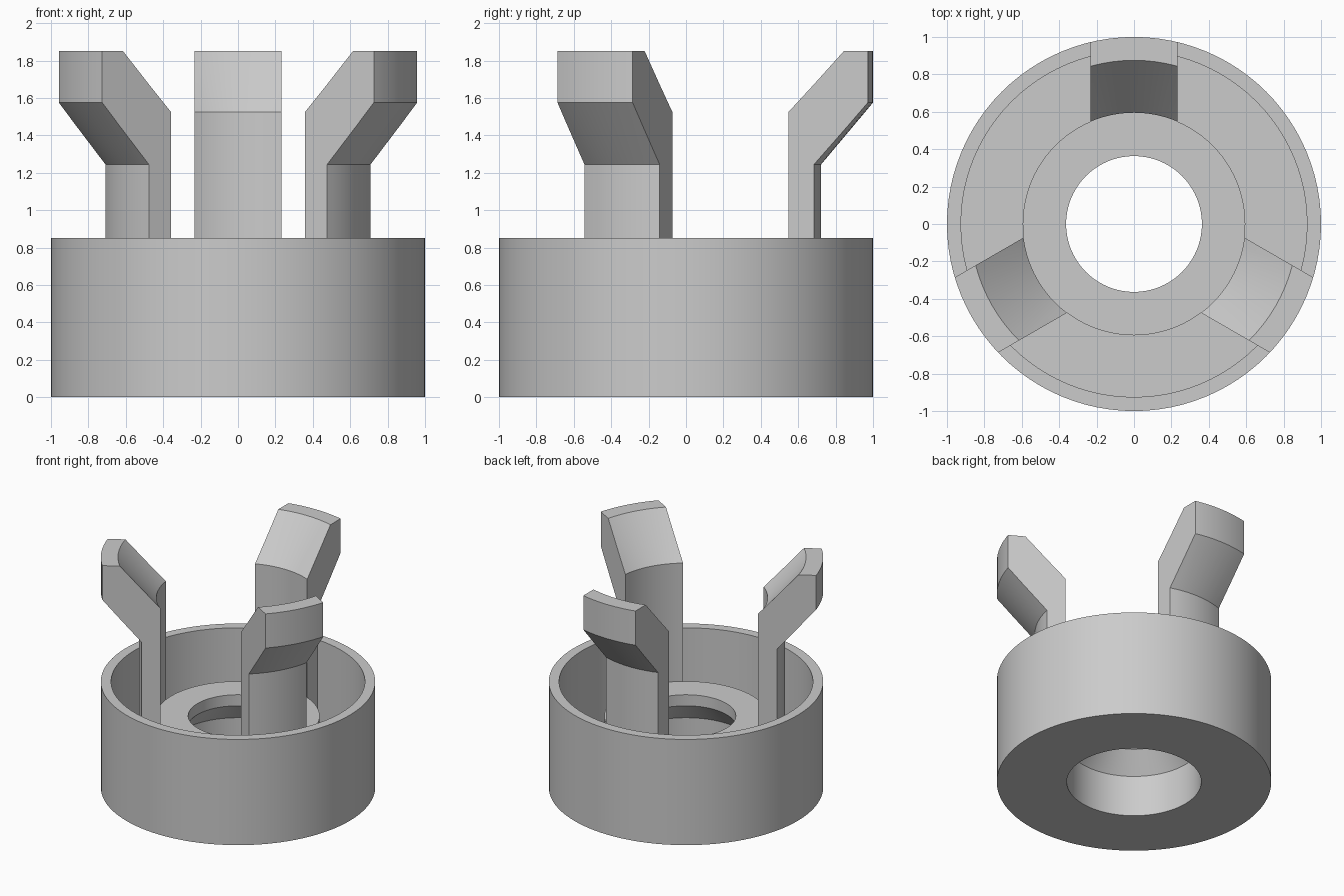
import bpy, bmesh, math
from mathutils import Matrix, Vector

cube = bpy.data.objects.get("Cube")
if cube:
    bpy.data.objects.remove(cube, do_unlink=True)

# Single plain grey material
grey = bpy.data.materials.new("plain grey")
grey.use_nodes = True
colour = (0.6, 0.6, 0.6, 1)
grey.diffuse_color = colour
grey.node_tree.nodes["Principled BSDF"].inputs["Base Color"].default_value = colour


def revolve(profile, start, sweep, steps):
    """Spin a closed (radius, height) profile about the z axis."""
    bm = bmesh.new()
    turn = Matrix.Rotation(start, 3, 'Z')
    verts = [bm.verts.new(turn @ Vector((r, 0, z))) for r, z in profile]
    edges = [bm.edges.new((v, verts[i - 1])) for i, v in enumerate(verts)]
    bmesh.ops.spin(bm, geom=verts + edges, cent=(0, 0, 0), axis=(0, 0, 1),
                   angle=sweep, steps=steps)
    bmesh.ops.remove_doubles(bm, verts=bm.verts[:], dist=1e-4)
    return bm


def finish(bm, name):
    bmesh.ops.recalc_face_normals(bm, faces=bm.faces[:])
    mesh = bpy.data.meshes.new(name)
    bm.to_mesh(mesh)
    bm.free()
    mesh.materials.append(grey)
    obj = bpy.data.objects.new(name, mesh)
    bpy.context.collection.objects.link(obj)
    bpy.ops.object.select_all(action='DESELECT')
    obj.select_set(True)
    bpy.context.view_layer.objects.active = obj
    bpy.ops.object.shade_smooth_by_angle(angle=math.radians(25))
    return obj


# Cup with raised hollow hub: outer wall, floor, hub, lip and tapered bore
FLOOR = 0.1
cup = [(0.49, 0), (1, 0), (1, 0.85), (0.925, 0.85), (0.925, FLOOR),
       (0.595, FLOOR), (0.595, 0.574), (0.363, 0.574), (0.363, 0.485),
       (0.49, 0.33)]
finish(revolve(cup, 0, math.tau, 96), "cup_body")

# Three flared prongs: curved sectors trimmed to parallel sides
prong = [(0.595, FLOOR), (0.723, FLOOR), (0.723, 1.245), (1, 1.575),
         (1, 1.85), (0.875, 1.85), (0.595, 1.525)]
HALF_WIDTH = 0.232
for name, angle in (("back_prong", 0), ("right_prong", 120), ("left_prong", 240)):
    bm = revolve(prong, math.radians(60), math.radians(60), 16)
    for side in (-1, 1):
        bmesh.ops.bisect_plane(bm, geom=bm.verts[:] + bm.edges[:] + bm.faces[:],
                               plane_co=(side * HALF_WIDTH, 0, 0),
                               plane_no=(side, 0, 0), clear_outer=True)
    rims = [e for e in bm.edges if e.is_boundary]
    bmesh.ops.holes_fill(bm, edges=rims, sides=0)
    bmesh.ops.rotate(bm, verts=bm.verts[:], cent=(0, 0, 0),
                     matrix=Matrix.Rotation(math.radians(angle), 3, 'Z'))
    finish(bm, name)
